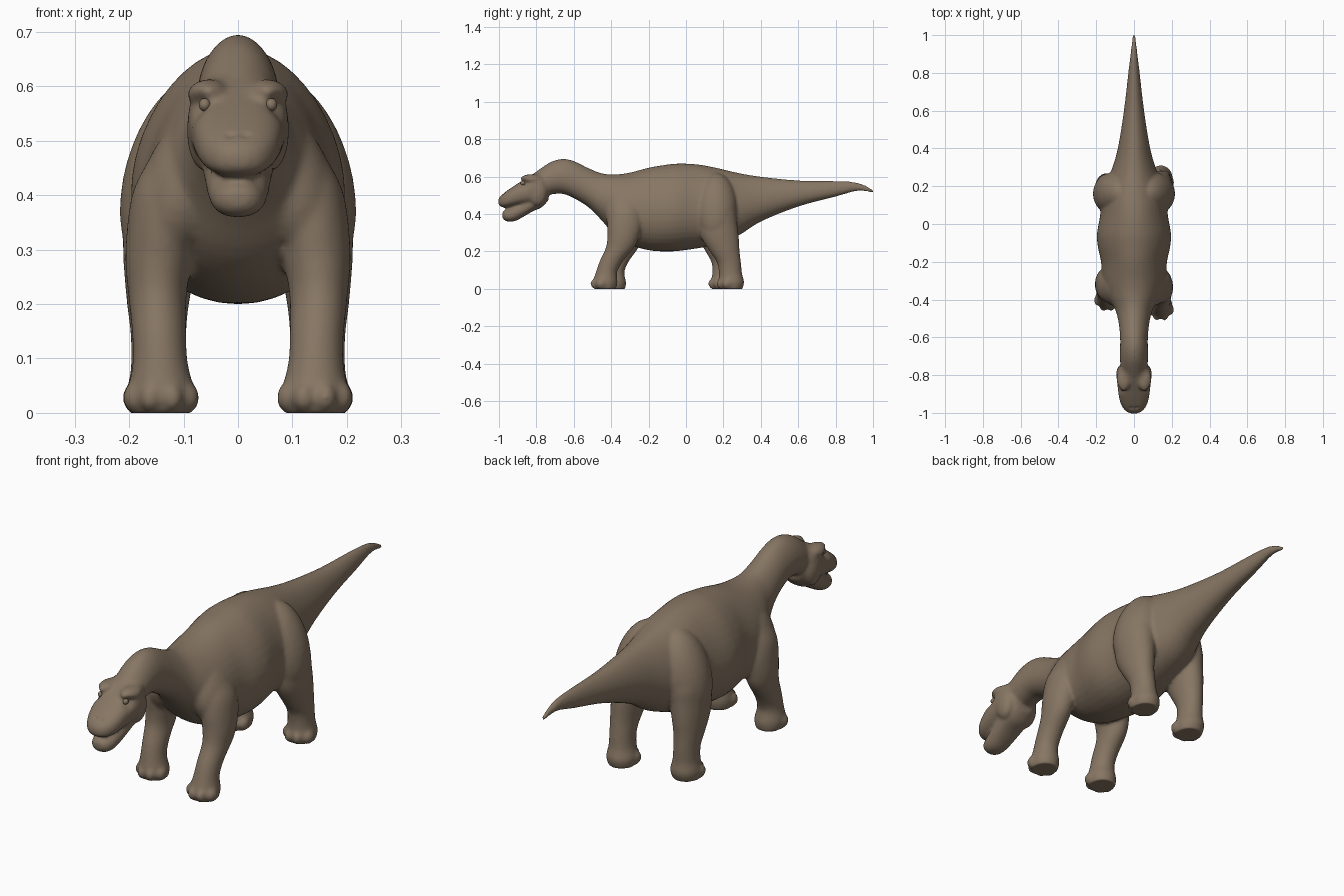
import bpy
import bmesh
import math
from mathutils import Vector, Matrix

cube = bpy.data.objects.get("Cube")
if cube:
    bpy.data.objects.remove(cube, do_unlink=True)

BROWN = (0.24, 0.18, 0.125, 1)
skin_mat = bpy.data.materials.new("brown_skin")
skin_mat.use_nodes = True
skin_mat.diffuse_color = BROWN
skin_mat.node_tree.nodes["Principled BSDF"].inputs["Base Color"].default_value = BROWN


def resample(rows, steps=4):
    """Smooth curve through the control rows."""
    rows = [rows[0]] + rows + [rows[-1]]
    out = []
    for a, b, c, d in zip(rows, rows[1:], rows[2:], rows[3:]):
        for s in range(steps):
            t = s / steps
            out.append([q + 0.5 * t * (r - p + t * (2 * p - 5 * q + 4 * r - u
                        + t * (3 * (q - r) + u - p))) for p, q, r, u in zip(a, b, c, d)])
    return out + [rows[-1]]


def loft(bm, rings, place, power=1.0, sides=28):
    """Closed skin over rings; place(row, cos, sin) gives each point."""
    def bend(v):
        return math.copysign(abs(v) ** power, v)
    loops = []
    for row in resample(rings):
        angles = [2 * math.pi * i / sides for i in range(sides)]
        loops.append([bm.verts.new(place(row, bend(math.cos(a)), bend(math.sin(a))))
                      for a in angles])
    faces = [bm.faces.new(loops[0]), bm.faces.new(loops[-1][::-1])]
    for a, b in zip(loops, loops[1:]):
        for i in range(sides):
            j = (i + 1) % sides
            faces.append(bm.faces.new((a[i], b[i], b[j], a[j])))
    bmesh.ops.recalc_face_normals(bm, faces=faces)


def along_y(row, c, s):
    y, top, bottom, half = row
    return (half * c, y, (top + bottom) / 2 + (top - bottom) / 2 * s)


def pear(row, c, s):
    """Like along_y, but narrower towards the back ridge."""
    return along_y(row, c * (1 - .14 * s), s)


def ball(bm, centre, radii, lean=0):
    m = (Matrix.Translation(centre) @ Matrix.Rotation(math.radians(lean), 4, 'Y')
         @ Matrix.Diagonal((*radii, 1)))
    bmesh.ops.create_uvsphere(bm, u_segments=28, v_segments=18, radius=1, matrix=m)


def add_object(name, bm):
    mesh = bpy.data.meshes.new(name)
    bm.to_mesh(mesh)
    bm.free()
    mesh.materials.append(skin_mat)
    obj = bpy.data.objects.new(name, mesh)
    bpy.context.collection.objects.link(obj)
    return obj


bm = bmesh.new()

# Tail, trunk and neck: y, top, bottom, half width
loft(bm, [
    (1.004, .53, .512, .007), (.92, .568, .524, .016), (.8, .577, .493, .03),
    (.6, .58, .44, .053), (.4, .6, .36, .085), (.28, .62, .285, .12),
    (.15, .65, .235, .168), (.05, .667, .215, .177), (-.05, .67, .202, .194),
    (-.12, .662, .2, .19), (-.2, .648, .207, .173), (-.3, .622, .235, .166),
    (-.38, .612, .285, .14), (-.45, .618, .365, .1), (-.52, .645, .435, .081),
    (-.6, .684, .485, .073), (-.66, .695, .508, .073), (-.72, .68, .505, .073),
    (-.78, .642, .49, .07), (-.83, .605, .48, .06)], pear, sides=40)

# Upper head and snout
loft(bm, [
    (-.735, .608, .48, .06), (-.77, .625, .455, .086), (-.81, .618, .45, .092),
    (-.86, .588, .448, .087), (-.91, .557, .443, .081), (-.95, .53, .436, .071),
    (-.98, .507, .436, .054), (-.997, .49, .444, .033), (-1.004, .475, .456, .012)],
    along_y, .8)

# Lower jaw
loft(bm, [
    (-.735, .55, .475, .05), (-.77, .54, .437, .066), (-.82, .5, .414, .066),
    (-.87, .475, .385, .061), (-.91, .455, .364, .056), (-.945, .431, .359, .049),
    (-.97, .421, .366, .037), (-.982, .41, .381, .018)], along_y, .9)

# Legs: z, y, depth radius, x, width radius
FRONT_LEG = [
    (.46, -.32, .08, .112, .055), (.41, -.322, .092, .124, .068), (.35, -.325, .095, .136, .067),
    (.28, -.335, .085, .145, .062), (.22, -.353, .076, .148, .054), (.15, -.398, .063, .145, .05),
    (.09, -.425, .057, .143, .051), (.035, -.432, .066, .141, .062), (-.005, -.432, .056, .141, .054)]
HIND_LEG = [
    (.48, .16, .09, .118, .075), (.41, .163, .105, .13, .081), (.34, .17, .105, .136, .076),
    (.27, .183, .1, .143, .067), (.2, .207, .08, .147, .057), (.14, .23, .064, .146, .051),
    (.08, .238, .062, .144, .053), (.035, .242, .069, .142, .063), (-.005, .242, .058, .142, .055)]


def leg(rows, side, stride):
    def shift(z):
        return stride * max(0, 1 - z / .4)
    loft(bm, rows, lambda r, c, s: (side * r[3] + r[4] * c, r[1] + shift(r[0]) + r[2] * s, r[0]))
    # Toes fan around the front of the foot
    foot_y = rows[-1][1] + stride
    for i in range(4):
        a = math.radians(-66 + 44 * i)
        ball(bm, (side * rows[-1][3] + .054 * math.sin(a), foot_y - .054 * math.cos(a), .028),
             (.021, .029, .028))


for side in (1, -1):
    leg(FRONT_LEG, side, 0 if side > 0 else .05)
    leg(HIND_LEG, side, 0 if side > 0 else -.045)
    # Shoulder and haunch muscles lean in towards the spine
    ball(bm, (side * .092, -.32, .42), (.084, .115, .155), -side * 22)
    ball(bm, (side * .108, .16, .435), (.1, .113, .19), -side * 16)
    # Brow ridge and cheek
    ball(bm, (side * .056, -.825, .589), (.037, .06, .024), side * 8)
    ball(bm, (side * .062, -.795, .52), (.032, .052, .075))

# Fuse the parts into one soft skin
body = add_object("dinosaur_skin", bm)
fuse = body.modifiers.new("fuse", 'REMESH')
fuse.mode = 'VOXEL'
fuse.voxel_size = .007
soften = body.modifiers.new("soften", 'SMOOTH')
soften.factor = .5
soften.iterations = 10
graph = bpy.context.evaluated_depsgraph_get()
fused = bpy.data.meshes.new_from_object(body.evaluated_get(graph))
body.modifiers.clear()
body.data = fused

# Press in eye sockets and nostrils, and flatten the soles
dents = []
for side in (1, -1):
    dents.append((Vector((side * .083, -.876, .565)), .024, Vector((-side * .014, .005, 0))))
    dents.append((Vector((side * .014, -.975, .512)), .007, Vector((0, .005, -.004))))
for v in fused.vertices:
    for centre, size, push in dents:
        v.co += push * math.exp(-((v.co - centre).length / size) ** 2)
    v.co.z = max(v.co.z, 0)

# Eyes
parts = [body]
for side, name in ((1, "left_eye"), (-1, "right_eye")):
    bm = bmesh.new()
    ball(bm, (side * .061, -.872, .566), (.011, .013, .012))
    parts.append(add_object(name, bm))

bpy.ops.object.select_all(action='DESELECT')
for obj in parts:
    obj.select_set(True)
bpy.context.view_layer.objects.active = body
bpy.ops.object.shade_smooth_by_angle(angle=math.radians(60))
